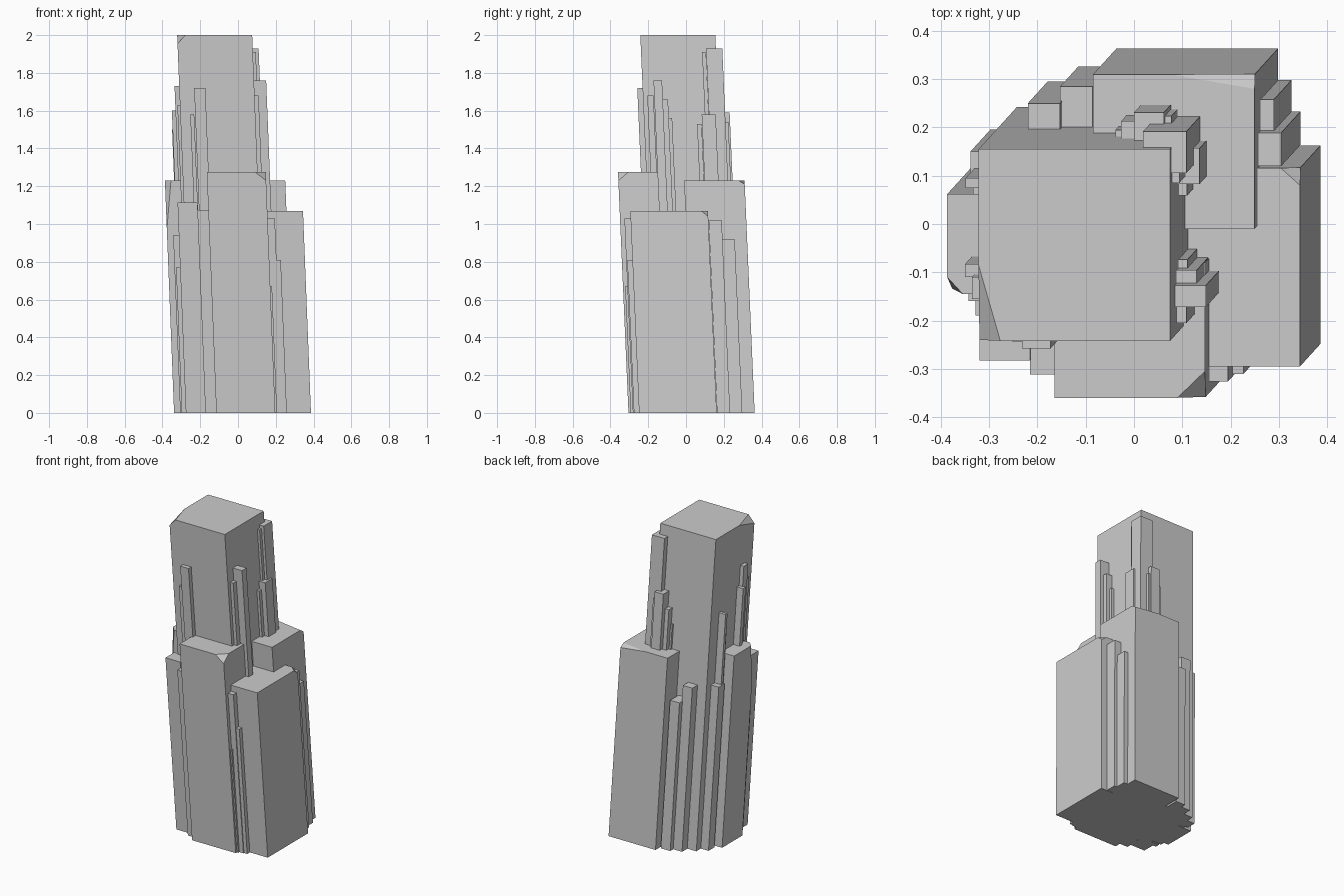
import bpy, bmesh
from mathutils import Vector

if "Cube" in bpy.data.objects:
    bpy.data.objects.remove(bpy.data.objects["Cube"])

# Everything leans the same way: offset per unit of height
LEAN = Vector((-0.0395, -0.0435, 1))
DEPTH = 0.09  # how far a shard reaches into its column


def crystal(name, xs, ys, z, chip=None):
    """Leaning prism: xs/ys are its extents at the top, the foot is at z=0.
    chip = (size x, size y, size z) cut off one top corner; signs pick it."""
    bm = bmesh.new()
    bmesh.ops.create_cube(bm, size=1)
    for v in bm.verts:
        top = Vector((xs[v.co.x > 0], ys[v.co.y > 0], z))
        v.co = top if v.co.z > 0 else top - LEAN * z
    if chip:
        dx, dy, dz = chip
        corner = Vector((xs[dx > 0], ys[dy > 0], z))
        a = corner - Vector((dx, 0, 0))
        b = corner - Vector((0, dy, 0))
        c = corner - LEAN * dz
        n = (b - a).cross(c - a).normalized()
        if n.z < 0:
            n = -n
        bmesh.ops.bisect_plane(bm, geom=bm.verts[:] + bm.edges[:] + bm.faces[:],
                               plane_co=a, plane_no=n, clear_outer=True)
        bmesh.ops.holes_fill(bm, edges=[e for e in bm.edges if e.is_boundary])
    bmesh.ops.recalc_face_normals(bm, faces=bm.faces)
    me = bpy.data.meshes.new(name)
    bm.to_mesh(me)
    bm.free()
    bpy.context.collection.objects.link(bpy.data.objects.new(name, me))


def shards(side, out, start, width, z, n=1, shrink=0.7, inset=0.015, drop=0.1):
    """Row of n shards on one side: each starts where the last one ended,
    gets narrower, sits further in and is lower. Negative width runs backwards."""
    sign = 1 if side in ("back", "right") else -1
    for i in range(n):
        across = sorted((start, start + width))
        face = sorted((sign * out, sign * (out - DEPTH)))
        xs, ys = (face, across) if side in ("left", "right") else (across, face)
        crystal(f"{side}_shard", xs, ys, z)
        start += width
        width *= shrink
        out -= inset
        z -= drop


# Main columns, each with one chipped corner
crystal("main_column", (-0.322, 0.075), (-0.242, 0.155), 2.0, (-0.045, -0.157, 0.045))
crystal("front_column", (-0.165, 0.147), (-0.36, -0.08), 1.275, (0.057, -0.055, 0.045))
crystal("right_column", (-0.06, 0.344), (-0.295, 0.116), 1.07, (0.04, 0.036, 0.03))
crystal("back_column", (-0.085, 0.25), (-0.01, 0.31), 1.23, (0.175, 0.03, 0.02))
crystal("left_column", (-0.387, -0.15), (-0.145, 0.062), 1.23, (-0.032, -0.035, 0.26))

# Low shards at the foot of the columns
shards("front", 0.283, -0.32, 0.105, 1.115, 2, inset=-0.029, drop=0.04)
shards("front", 0.326, 0.15, 0.045, 1.03, 2, drop=0.22)
shards("front", 0.322, 0.18, -0.04, 0.67)
shards("back", 0.25, -0.22, 0.067, 1.05, 2, shrink=1, inset=-0.035)
shards("right", 0.305, 0.12, 0.069, 1.02, 2, shrink=1)
shards("left", 0.339, 0.15, -0.06, 1.05)
shards("left", 0.343, -0.10, -0.06, 0.94, 2, shrink=0.5, drop=0.17)

# High shards around the main column
shards("front", 0.258, -0.173, -0.059, 1.72, 2, shrink=0.35, drop=0.14)
shards("back", 0.231, 0.062, -0.062, 1.59, 3, shrink=0.43, inset=0.018)
shards("back", 0.224, 0.078, -0.02, 1.54)
shards("right", 0.109, 0.192, -0.086, 1.93, 2, shrink=0.24, drop=0.02)
shards("right", 0.136, 0.157, -0.074, 1.58, 2, shrink=0.33, inset=0.026, drop=0.05)
shards("right", 0.149, -0.172, 0.045, 1.76, 3, inset=0.019)
shards("right", 0.109, -0.172, -0.033, 1.68)
shards("left", 0.336, -0.11, -0.045, 1.73, 2)
shards("left", 0.35, -0.083, -0.027, 1.60)
shards("left", 0.349, 0.095, -0.02, 1.50, 2)
